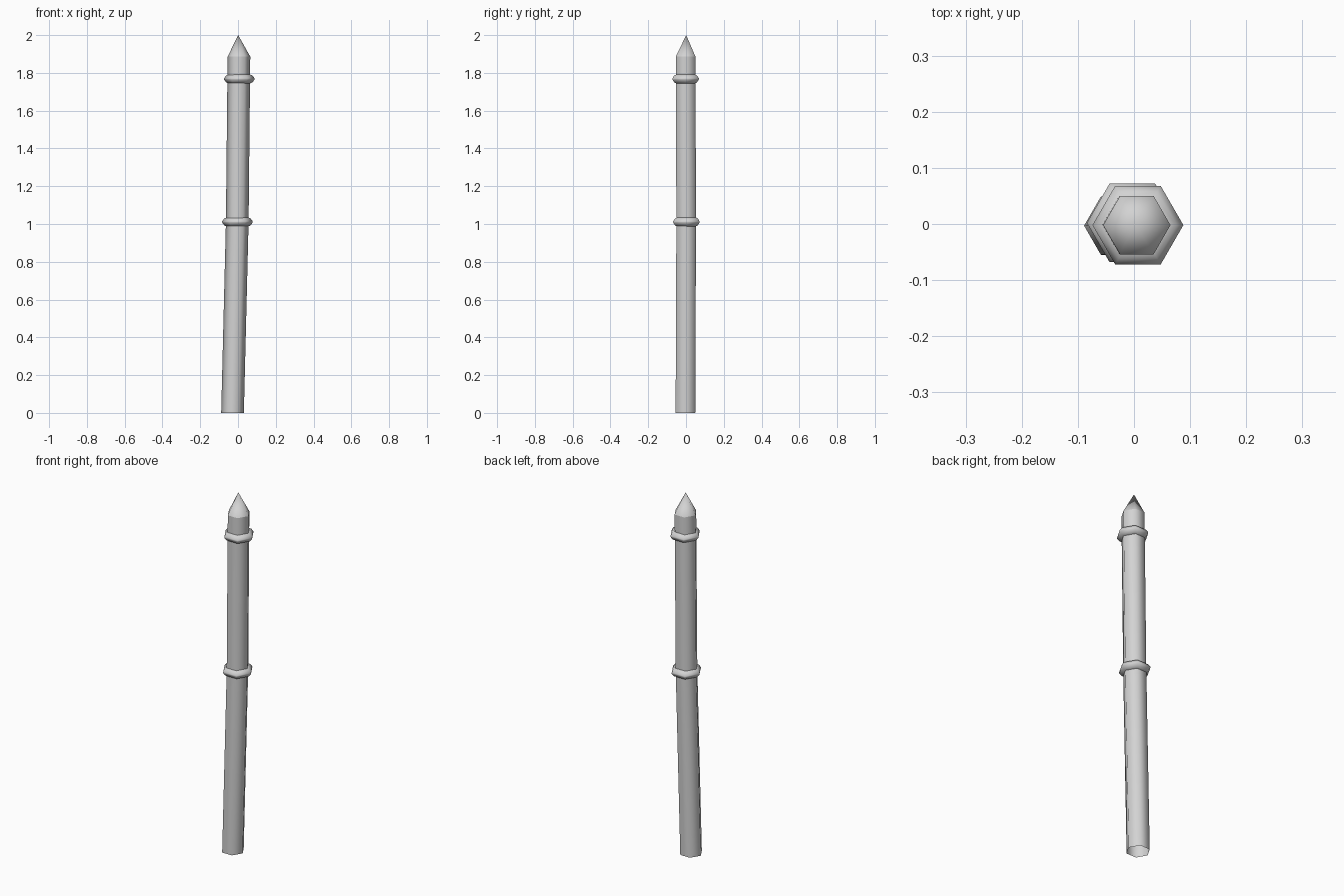
import bpy
import bmesh
from math import cos, sin, pi
from mathutils import Vector

cube = bpy.data.objects.get("Cube")
if cube:
    bpy.data.objects.remove(cube, do_unlink=True)

SIDES = 6
grey = bpy.data.materials.new("light_grey")
grey.use_nodes = True
colour = (0.65, 0.65, 0.65, 1)
grey.diffuse_color = colour
grey.node_tree.nodes["Principled BSDF"].inputs["Base Color"].default_value = colour


def hex_loft(name, sections, tip=None):
    """Skin six-sided sections given as (centre, radius); optional pointed end."""
    bm = bmesh.new()
    loops = []
    for centre, radius in sections:
        loops.append([bm.verts.new(Vector(centre) + radius * Vector(
            (cos(2 * pi * i / SIDES), sin(2 * pi * i / SIDES), 0)))
            for i in range(SIDES)])
    for low, high in zip(loops, loops[1:]):
        for i in range(SIDES):
            j = (i + 1) % SIDES
            bm.faces.new((low[i], low[j], high[j], high[i]))
    if tip:
        apex = bm.verts.new(tip)
        for i in range(SIDES):
            bm.faces.new((loops[-1][i], loops[-1][(i + 1) % SIDES], apex))
    for face in bm.faces:
        face.smooth = True
    mesh = bpy.data.meshes.new(name)
    bm.to_mesh(mesh)
    bm.free()
    mesh.materials.append(grey)
    obj = bpy.data.objects.new(name, mesh)
    bpy.context.collection.objects.link(obj)
    return obj


# Slightly bent shaft, open at the foot
bottom, bend, top = (-0.029, -0.003, 0), (-0.004, 0.001, 1.01), (0.005, -0.002, 1.886)
hex_loft("shaft", [(bottom, 0.06), (bend, 0.06), (top, 0.06)])

# Pointed cap
hex_loft("pointed_tip", [(top, 0.06)], tip=(0.001, 0.001, 2))

# Two bulging collars
ring_profile = [(0.058, -0.023), (0.069, -0.019), (0.081, -0.003),
                (0.081, 0.003), (0.069, 0.019), (0.058, 0.023)]
for name, centre in (("middle_collar", (-0.003, 0.002, 1.011)),
                     ("upper_collar", (0.007, -0.002, 1.768))):
    hex_loft(name, [(Vector(centre) + Vector((0, 0, dz)), r)
                    for r, dz in ring_profile])
